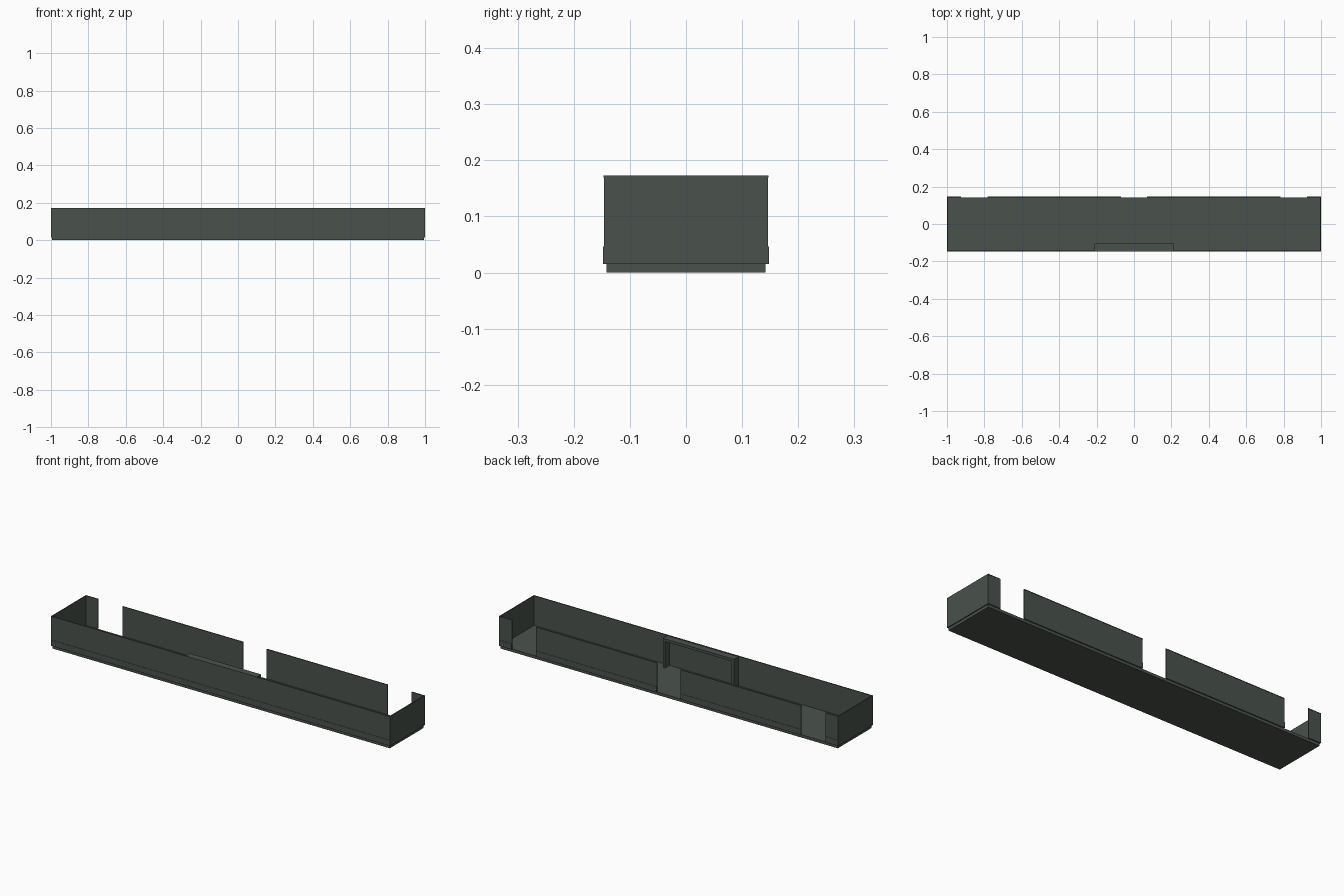
import bpy

if "Cube" in bpy.data.objects:
    bpy.data.objects.remove(bpy.data.objects["Cube"])

mat = bpy.data.materials.new("dark grey green")
mat.diffuse_color = (0.068, 0.084, 0.072, 1.0)
mat.use_nodes = True
mat.node_tree.nodes["Principled BSDF"].inputs["Base Color"].default_value = mat.diffuse_color


def box(name, x, y, z):
    """Axis-aligned box from (min, max) ranges."""
    verts = [(a, b, c) for a in x for b in y for c in z]
    faces = [(0, 1, 3, 2), (4, 6, 7, 5), (0, 4, 5, 1),
             (2, 3, 7, 6), (0, 2, 6, 4), (1, 5, 7, 3)]
    me = bpy.data.meshes.new(name)
    me.from_pydata(verts, [], faces)
    me.materials.append(mat)
    ob = bpy.data.objects.new(name, me)
    bpy.context.collection.objects.link(ob)
    return ob


Z0, Z_SKIRT, Z_RIM, Z1 = 0.015, 0.046, 0.169, 0.173
Y_IN, Y_OUT = 0.142, 0.147      # long wall thickness range
X_IN = 0.995                    # end wall inner face

# floor plate
box("floor", (-X_IN, X_IN), (-Y_IN, Y_IN), (0, Z0))


def long_wall(name, x, side):
    """Thin panel with a slightly proud skirting and top rim."""
    for part, out, z in (("skirting", Y_OUT + 0.0005, (Z0, Z_SKIRT)),
                         ("panel", Y_OUT - 0.001, (Z_SKIRT, Z_RIM)),
                         ("rim", Y_OUT, (Z_RIM, Z1))):
        y = sorted((side * Y_IN, side * out))
        box(f"{name}_{part}", x, y, z)


# front wall, and back wall with three door gaps
long_wall("front_wall", (-1, 1), -1)
for i, x in enumerate([(-1, -0.925), (-0.782, -0.07),
                       (0.07, 0.782), (0.925, 1)]):
    long_wall(f"back_wall_{i + 1}", x, 1)

# end walls between the long walls
for name, s in (("left", -1), ("right", 1)):
    box(f"{name}_end_wall", sorted((s * X_IN, s)), (-Y_IN, Y_IN), (Z0, Z1))

# portal frame against the inside of the front wall
FX, FY, T = 0.21, (-Y_IN, -0.105), 0.014
box("frame_top", (-FX, FX), FY, (Z1 - 0.003 - T, Z1 - 0.003))
for name, s in (("left", -1), ("right", 1)):
    box(f"frame_{name}_post", sorted((s * (FX - T), s * FX)), FY,
        (Z0, Z1 - 0.003 - T))
